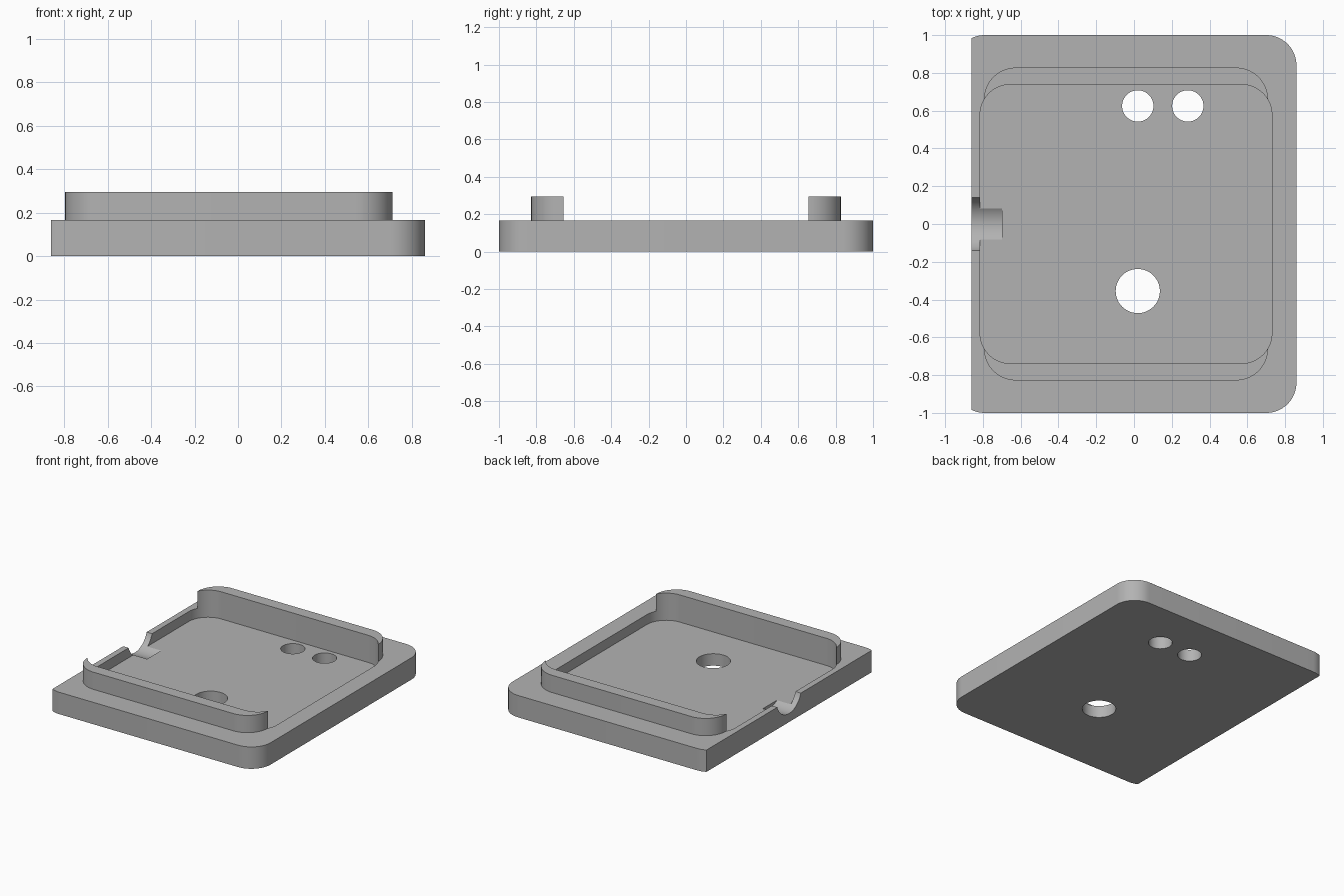
import bpy
import bmesh
from math import cos, sin, pi, radians

if "Cube" in bpy.data.objects:
    bpy.data.objects.remove(bpy.data.objects["Cube"])

PLATE_TOP, LIP_TOP, FLOOR = 0.165, 0.295, 0.09

grey = bpy.data.materials.new("plain grey")
grey.use_nodes = True
colour = (0.45, 0.45, 0.45, 1)
grey.diffuse_color = colour
grey.node_tree.nodes["Principled BSDF"].inputs["Base Color"].default_value = colour


def new_object(name, bm):
    bmesh.ops.recalc_face_normals(bm, faces=bm.faces)
    mesh = bpy.data.meshes.new(name)
    bm.to_mesh(mesh)
    bm.free()
    mesh.materials.append(grey)
    obj = bpy.data.objects.new(name, mesh)
    bpy.context.collection.objects.link(obj)
    return obj


def prism(name, outline, z0, z1):
    bm = bmesh.new()
    base = bm.faces.new([bm.verts.new((x, y, z0)) for x, y in outline])
    top = bmesh.ops.extrude_face_region(bm, geom=[base])["geom"]
    verts = [g for g in top if isinstance(g, bmesh.types.BMVert)]
    bmesh.ops.translate(bm, verts=verts, vec=(0, 0, z1 - z0))
    return new_object(name, bm)


def rounded(x0, x1, y0, y1, r, steps=16):
    centres = [(x1 - r, y1 - r), (x0 + r, y1 - r), (x0 + r, y0 + r), (x1 - r, y0 + r)]
    return [(cx + r * cos((q + i / steps) * pi / 2), cy + r * sin((q + i / steps) * pi / 2))
            for q, (cx, cy) in enumerate(centres) for i in range(steps + 1)]


def circle(x, y, r, n=48):
    return [(x + r * cos(2 * pi * i / n), y + r * sin(2 * pi * i / n)) for i in range(n)]


def combine(target, tool, operation):
    mod = target.modifiers.new(operation, 'BOOLEAN')
    mod.operation, mod.solver, mod.object = operation, 'EXACT', tool
    bpy.context.view_layer.objects.active = target
    bpy.ops.object.modifier_apply(modifier=mod.name)
    bpy.data.objects.remove(tool)


# Base plate, its rounded left edge trimmed off straight
lid = prism("lid_plate", rounded(-0.95, 0.86, -1, 1, 0.16), 0, PLATE_TOP)
trim = prism("edge_trim", [(-1.2, -1.2), (-0.86, -1.2), (-0.86, 1.2), (-1.2, 1.2)], -1, 1)
combine(lid, trim, 'DIFFERENCE')

# Raised lip, left standing only at the two ends once the pocket is cut
lip = prism("lip", rounded(-0.795, 0.71, -0.828, 0.828, 0.17), 0.12, LIP_TOP)
combine(lid, lip, 'UNION')
pocket = prism("pocket", rounded(-0.815, 0.73, -0.738, 0.738, 0.16), FLOOR, 1)
combine(lid, pocket, 'DIFFERENCE')

# Through holes
for x, y, r in [(0.02, 0.625, 0.083), (0.285, 0.625, 0.083), (0.02, -0.355, 0.117)]:
    combine(lid, prism("hole", circle(x, y, r), -1, 1), 'DIFFERENCE')

# Round cable notch through the side wall and into the floor
notch = prism("notch", circle(0, 0, 0.148), 0, 0.4)
notch.rotation_euler = (0, radians(90), 0)
notch.location = (-1.1, 0, PLATE_TOP + 0.047)
bpy.context.view_layer.update()
combine(lid, notch, 'DIFFERENCE')

bpy.ops.object.select_all(action='DESELECT')
lid.select_set(True)
bpy.context.view_layer.objects.active = lid
bpy.ops.object.shade_smooth_by_angle(angle=radians(30))
